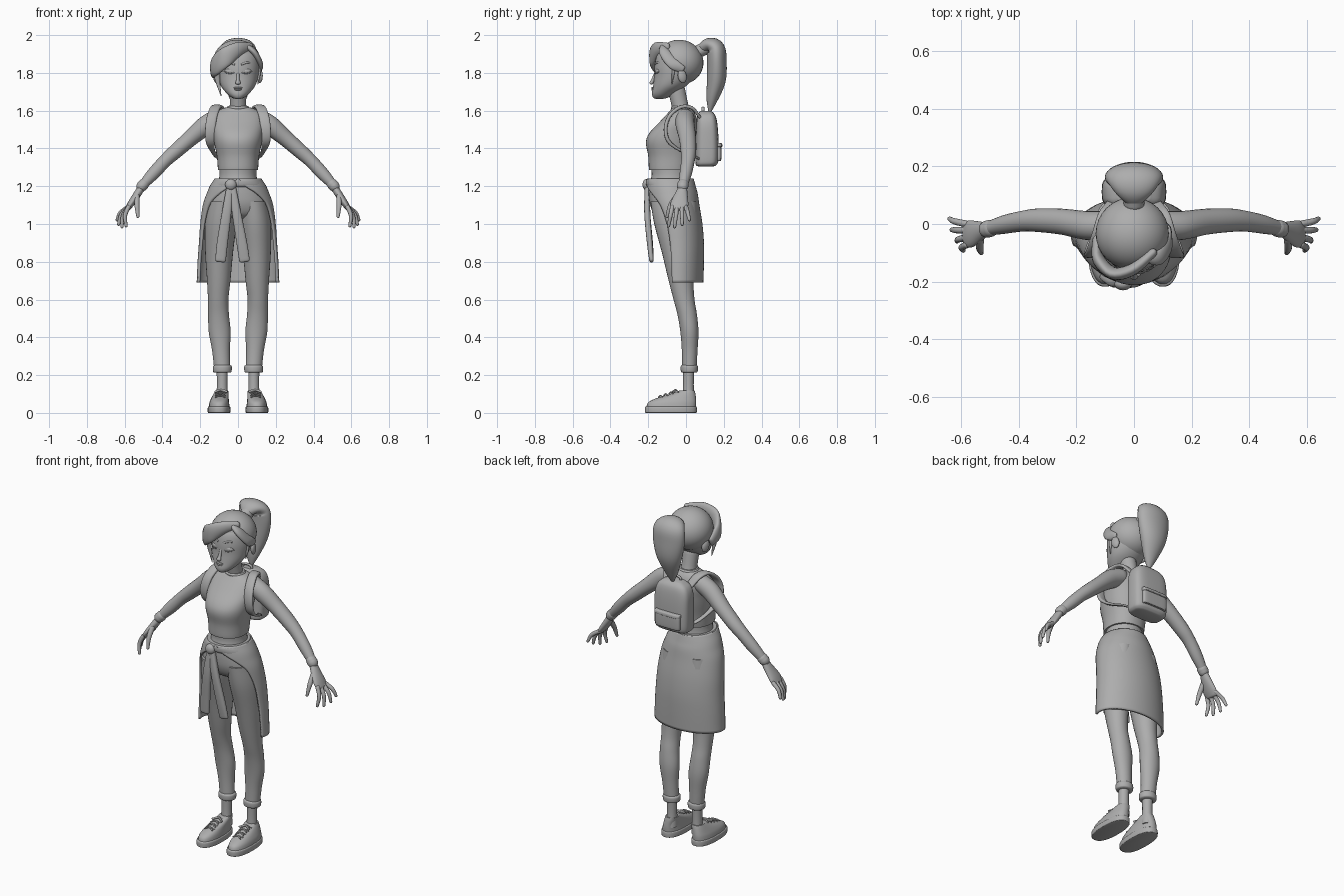
import bpy, bmesh, math
from mathutils import Vector, Matrix, Euler

mat = bpy.data.materials.new("plain grey")
mat.diffuse_color = (0.42, 0.42, 0.42, 1)


def finish(name, bm, mirror=False, solid=0, angle=45):
    bmesh.ops.recalc_face_normals(bm, faces=bm.faces)
    me = bpy.data.meshes.new(name)
    bm.to_mesh(me)
    bm.free()
    me.materials.append(mat)
    me.shade_smooth()
    me.set_sharp_from_angle(angle=math.radians(angle))
    ob = bpy.data.objects.new(name, me)
    bpy.context.collection.objects.link(ob)
    if solid:
        m = ob.modifiers.new("thickness", 'SOLIDIFY')
        m.thickness = solid
        m.offset = 0
    if mirror:
        ob.modifiers.new("mirror", 'MIRROR').use_mirror_merge = False
    return ob


def spline(rows, steps):
    # Catmull-Rom through rows of numbers
    out = []
    for i in range(len(rows) - 1):
        p = [rows[max(i - 1, 0)], rows[i], rows[i + 1], rows[min(i + 2, len(rows) - 1)]]
        for s in range(steps):
            t = s / steps
            out.append([b + .5 * t * (c - a + t * (2*a - 5*b + 4*c - d + t * (3*(b - c) + d - a)))
                        for a, b, c, d in zip(*p)])
    return out + [list(rows[-1])]


def tube(name, rows, ref=(1, 0, 0), flat=False, n=24, power=2.0, steps=5, mirror=False, closed=False):
    # rows: x, y, z, half width along ref, half width across it
    pts = spline(rows, steps)
    rings = []
    for i, (x, y, z, a, b) in enumerate(pts):
        if flat:
            t, u, v = Vector((0, 0, 1)), Vector((1, 0, 0)), Vector((0, 1, 0))
        else:
            t = (Vector(pts[min(i + 1, len(pts) - 1)][:3]) - Vector(pts[max(i - 1, 0)][:3])).normalized()
            u = Vector(ref)
            u = (u - t * u.dot(t)).normalized()
            v = t.cross(u)
        rings.append((Vector((x, y, z)), t, u, v, max(a, .001), max(b, .001)))
    if not flat:  # rounded ends
        for end, sign in ((0, -1), (-1, 1)):
            c, t, u, v, a, b = rings[end]
            r = min(a, b)
            cap = [(c + t * sign * r * math.sin(k), t, u, v, a - r * (1 - math.cos(k)), b - r * (1 - math.cos(k)))
                   for k in (.5, 1.0, 1.45)]
            rings = cap[::-1] + rings if sign < 0 else rings + cap
    bm = bmesh.new()
    loops = []
    for c, t, u, v, a, b in rings:
        loop = []
        for k in range(n):
            w = 2 * math.pi * k / n
            cw, sw = math.cos(w), math.sin(w)
            loop.append(bm.verts.new(c + u * a * math.copysign(abs(cw) ** (2 / power), cw)
                                     + v * b * math.copysign(abs(sw) ** (2 / power), sw)))
        loops.append(loop)
    for p, q in zip(loops, loops[1:]):
        for k in range(n):
            bm.faces.new((p[k], p[(k + 1) % n], q[(k + 1) % n], q[k]))
    bm.faces.new(loops[0])
    bm.faces.new(loops[-1])
    return finish(name, bm, mirror)


def body(name, rows, **kw):
    # rows: z, half width, front y, back y, (x centre)
    return tube(name, [(r[4] if len(r) > 4 else 0, (r[2] + r[3]) / 2, r[0], r[1], (r[3] - r[2]) / 2)
                       for r in rows], flat=True, **kw)


def ball(name, loc, size, rot=(0, 0, 0), mirror=False):
    bm = bmesh.new()
    m = Matrix.LocRotScale(Vector(loc), Euler(rot), Vector(size))
    bmesh.ops.create_uvsphere(bm, u_segments=32, v_segments=20, radius=1, matrix=m)
    return finish(name, bm, mirror)


# Head and face
body("head", [(1.663, .012, -.16, -.12), (1.668, .03, -.173, -.1), (1.69, .058, -.18, -.06),
              (1.73, .09, -.174, .0), (1.78, .107, -.168, .04), (1.84, .114, -.166, .06),
              (1.90, .108, -.15, .065), (1.95, .07, -.1, .03)], n=40)
tube("nose", [(0, -.162, 1.80, .007, .006), (0, -.174, 1.765, .009, .009), (0, -.183, 1.748, .014, .01)], n=16)
ball("upper_lip", (0, -.176, 1.721, ), (.023, .008, .005))
ball("lower_lip", (0, -.175, 1.712), (.018, .009, .006))
ball("eye", (.045, -.146, 1.808), (.026, .015, .017), (0, 0, .25), True)
tube("eyelid", [(.017, -.163, 1.803, .003, .003), (.045, -.163, 1.797, .003, .003), (.073, -.145, 1.807, .003, .003)], ref=(0, 0, 1), n=8, mirror=True)
tube("eyebrow", [(.02, -.164, 1.845, .005, .003), (.05, -.153, 1.855, .005, .003), (.082, -.125, 1.845, .003, .003)], ref=(0, 0, 1), n=10, mirror=True)
ball("ear", (.116, -.02, 1.782), (.014, .024, .036), (.2, 0, .3), True)
tube("neck", [(0, -.015, 1.56, .055, .05), (0, -.03, 1.62, .044, .044), (0, -.05, 1.71, .045, .045)])

# Hair
ball("hair_cap", (-.006, -.033, 1.857), (.127, .126, .118), (-.25, 0, 0))
tube("swept_fringe", [(.065, -.10, 1.94, .02, .015), (0, -.155, 1.925, .038, .02), (-.07, -.172, 1.882, .05, .022),
                      (-.122, -.125, 1.832, .05, .022), (-.13, -.06, 1.80, .03, .015)], ref=(0, 0, 1))
tube("side_fringe", [(.04, -.12, 1.945, .012, .012), (.085, -.115, 1.91, .028, .016), (.118, -.07, 1.85, .03, .014),
                     (.118, -.02, 1.82, .02, .01)], ref=(0, 1, 0))
tube("loose_lock", [(-.115, -.12, 1.82, .02, .012), (-.108, -.115, 1.76, .013, .008), (-.09, -.115, 1.68, .002, .002)], n=14)
tube("temple_lock", [(.112, -.065, 1.83, .012, .01), (.11, -.07, 1.78, .007, .006), (.105, -.075, 1.74, .002, .002)], n=14)
tube("hair_tie", [(0, .07, 1.915, .036, .034), (0, .095, 1.928, .036, .034)])
tube("ponytail", [(0, .075, 1.92, .026, .024), (0, .115, 1.947, .07, .036), (0, .155, 1.928, .096, .05),
                  (0, .163, 1.86, .1, .052), (0, .160, 1.76, .08, .05), (0, .138, 1.66, .042, .03),
                  (0, .125, 1.59, .006, .006)], n=32)

# Torso and sleeveless top
body("top", [(1.285, .106, -.195, .022), (1.30, .107, -.197, .025), (1.36, .112, -.2, .035), (1.43, .126, -.212, .05),
             (1.48, .133, -.195, .057), (1.54, .14, -.14, .06), (1.585, .128, -.098, .048),
             (1.612, .08, -.075, .03), (1.618, .05, -.068, .015)], n=40, power=2.2)
body("neckline", [(1.608, .058, -.078, .026), (1.616, .06, -.08, .028), (1.624, .054, -.074, .022)])
body("midriff", [(1.22, .105, -.19, .02), (1.26, .098, -.182, .015), (1.31, .098, -.185, .015)], n=32)

# Arms and hands
tube("arm", [(.10, -.005, 1.56, .05, .05), (.165, -.005, 1.525, .05, .052), (.25, .008, 1.455, .045, .043),
             (.33, .013, 1.385, .041, .039), (.385, .01, 1.335, .036, .035), (.45, -.002, 1.265, .032, .033),
             (.512, -.018, 1.197, .023, .022)], ref=(0, 1, 0), mirror=True)
tube("wristband", [(.498, -.015, 1.212, .03, .029), (.510, -.018, 1.199, .03, .029)], ref=(0, 1, 0), mirror=True)
tube("palm", [(.513, -.018, 1.19, .024, .02), (.538, -.026, 1.15, .036, .02), (.565, -.034, 1.11, .047, .018),
              (.582, -.036, 1.085, .045, .014)], ref=(0, 1, 0), mirror=True)
for label, y, tip in (("index", -.072, (.592, -.092, .99)), ("middle", -.047, (.614, -.06, .985)),
                      ("ring", -.022, (.632, -.02, .998)), ("little", 0, (.64, .018, 1.022))):
    base, tip = Vector((.58, y, 1.09)), Vector(tip)
    mid = (base + tip) / 2 + Vector((.012, 0, .004))
    tube(label + "_finger", [(*base, .012, .012), (*mid, .011, .011), (*tip, .008, .008)], ref=(0, 1, 0), n=12, mirror=True)
tube("thumb", [(.535, -.05, 1.145, .016, .015), (.535, -.083, 1.095, .013, .013), (.53, -.1, 1.04, .008, .008)],
     ref=(0, 1, 0), n=14, mirror=True)

# Trousers
body("trouser_hips", [(1.235, .112, -.198, .025), (1.16, .145, -.198, .045), (1.10, .162, -.19, .058),
                      (1.05, .15, -.165, .055), (1.02, .08, -.12, .03)], n=36, power=2.2)
body("trouser_leg", [(1.12, .075, -.188, .055, .082), (1.0, .083, -.168, .06, .092), (.85, .074, -.128, .05, .1),
                     (.7, .062, -.092, .04, .102), (.6, .054, -.066, .045, .105), (.52, .055, -.045, .058, .103),
                     (.43, .058, -.03, .066, .097), (.33, .047, -.022, .061, .09), (.22, .042, -.02, .055, .083)],
     n=28, mirror=True)
body("rolled_cuff", [(.213, .042, -.02, .055, .083), (.22, .049, -.027, .062, .083), (.245, .05, -.028, .063, .083),
                     (.254, .042, -.021, .056, .083)], mirror=True)
body("ankle", [(.25, .03, -.016, .044, .084), (.15, .028, -.015, .041, .084), (.06, .032, -.02, .045, .084)], mirror=True)

# Shoes
body("shoe_sole", [(0, .056, -.213, .053, .1), (.004, .06, -.217, .057, .1), (.028, .06, -.217, .057, .1),
                   (.034, .056, -.212, .053, .1)], n=36, power=2.4, mirror=True)
body("shoe_upper", [(.03, .055, -.21, .053, .1), (.055, .052, -.2, .054, .099), (.075, .047, -.163, .053, .096),
                    (.1, .04, -.085, .05, .09), (.118, .034, -.035, .046, .086)], n=32, power=2.3, mirror=True)
for i in range(4):
    y, z = -.135 + .028 * i, .088 + .009 * i
    for s in (-1, 1):
        tube("shoelace", [(.094 - .024, y + s * .01, z - .004, .004, .004), (.094, y, z + .004, .004, .004),
                          (.094 + .024, y - s * .01, z - .004, .004, .004)], ref=(0, 0, 1), n=8, steps=3, mirror=True)
tube("lace_bow", [(.06, -.07, .112, .006, .005), (.09, -.055, .122, .006, .005), (.12, -.07, .112, .006, .005)],
     ref=(0, 0, 1), n=8, mirror=True)

# Jacket tied round the waist: open shell, z, half width, centre y, depth, half opening angle
shell = spline([(1.238, .118, -.085, .12, 178), (1.2, .143, -.08, .125, 165), (1.16, .16, -.074, .13, 142),
                (1.1, .18, -.065, .13, 122), (1.0, .194, -.05, .131, 112), (.9, .201, -.042, .131, 108),
                (.8, .208, -.04, .129, 106), (.69, .213, -.04, .126, 105)], 5)
bm = bmesh.new()
last = None
for z, a, c, b, T in shell:
    row = []
    for k in range(49):
        w = math.radians(T) * (k / 24 - 1)
        row.append(bm.verts.new((a * math.sin(w), c + b * math.cos(w), z)))
    if last:
        for k in range(48):
            bm.faces.new((last[k], last[k + 1], row[k + 1], row[k]))
    last = row
finish("tied_jacket", bm, solid=.012)
body("jacket_band", [(1.195, .138, -.2, .035), (1.205, .14, -.21, .04), (1.228, .127, -.212, .038),
                     (1.242, .115, -.205, .03)], n=40, power=2.1)
ball("jacket_knot", (-.038, -.208, 1.208), (.03, .022, .03))
tube("left_sleeve", [(-.042, -.203, 1.2, .018, .015), (-.06, -.205, 1.06, .025, .016), (-.083, -.19, .9, .029, .015),
                     (-.092, -.183, .81, .028, .012)], power=2.6)
tube("right_sleeve", [(-.03, -.203, 1.2, .018, .015), (-.008, -.205, 1.06, .024, .016), (.02, -.192, .9, .028, .015),
                      (.034, -.183, .81, .028, .012)], power=2.6)

# Backpack
body("backpack", [(1.305, .08, .065, .145), (1.312, .1, .053, .16), (1.34, .11, .05, .172), (1.45, .112, .052, .172),
                  (1.53, .108, .055, .166), (1.575, .09, .06, .155), (1.598, .055, .075, .135)], n=40, power=3.6)
body("pack_pocket", [(1.335, .07, .15, .178), (1.342, .08, .15, .187), (1.41, .08, .15, .187), (1.418, .074, .15, .18)],
     n=32, power=4.5)
body("pocket_flap", [(1.408, .08, .15, .19), (1.412, .083, .15, .193), (1.426, .083, .15, .19), (1.43, .08, .15, .178)],
     n=32, power=4.5)
tube("pack_handle", [(-.03, .09, 1.585, .006, .008), (-.022, .09, 1.612, .006, .008), (.022, .09, 1.612, .006, .008),
                     (.03, .09, 1.585, .006, .008)], ref=(0, 0, 1), n=10)
tube("shoulder_strap", [(.075, .07, 1.57, .022, .008), (.1, .03, 1.615, .025, .009), (.118, -.03, 1.618, .026, .01),
                        (.137, -.088, 1.57, .027, .01), (.147, -.108, 1.5, .027, .01), (.146, -.09, 1.435, .024, .01),
                        (.135, -.03, 1.39, .013, .007), (.115, .04, 1.36, .012, .006), (.09, .07, 1.345, .012, .006)],
     n=16, power=3, mirror=True)
